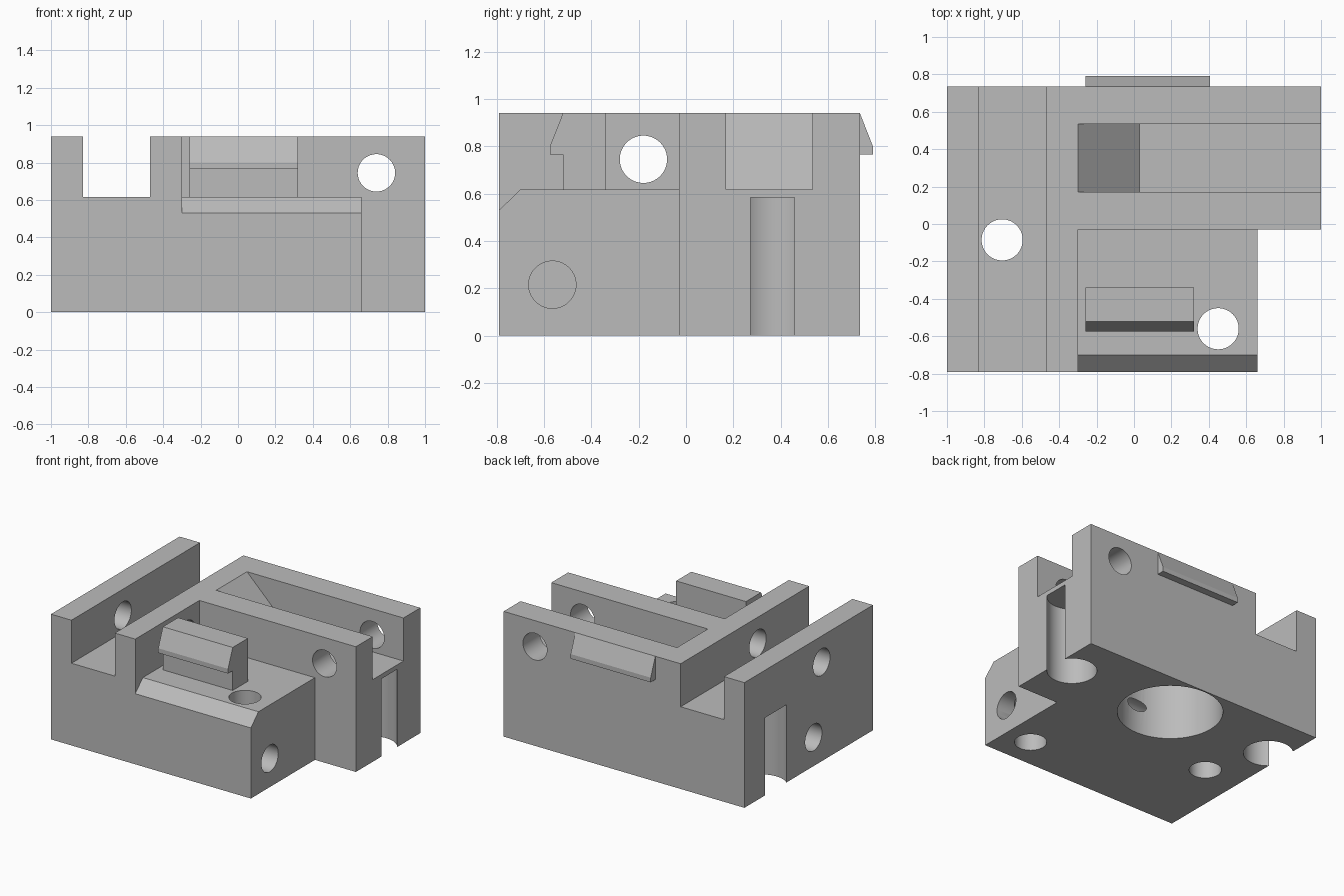
import bpy
import bmesh
import math
from mathutils import Vector

if "Cube" in bpy.data.objects:
    bpy.data.objects.remove(bpy.data.objects["Cube"], do_unlink=True)

grey = bpy.data.materials.new("light_grey")
grey.use_nodes = True
colour = (0.5, 0.5, 0.5, 1)
grey.diffuse_color = colour
grey.node_tree.nodes["Principled BSDF"].inputs["Base Color"].default_value = colour

# Main dimensions
FRONT, BACK, TOP = -0.79, 0.735, 0.94
DECK = 0.617          # height of the slot, pocket and front deck floors
STEP_Y = -0.03        # front face of the rear half
BORE_Y = 0.365
OUT = 1.3             # cutters reach past the body


def prism(name, axis, points, start, end):
    """Extrude a closed profile along x, y or z; points use the other two axes in order."""
    k = "xyz".index(axis)

    def place(p, t):
        c = list(p)
        c.insert(k, t)
        return Vector(c)

    bm = bmesh.new()
    face = bm.faces.new([bm.verts.new(place(p, start)) for p in points])
    ext = bmesh.ops.extrude_face_region(bm, geom=[face])
    moved = [v for v in ext["geom"] if isinstance(v, bmesh.types.BMVert)]
    bmesh.ops.translate(bm, verts=moved, vec=place((0, 0), end - start))
    bmesh.ops.recalc_face_normals(bm, faces=bm.faces)
    mesh = bpy.data.meshes.new(name)
    bm.to_mesh(mesh)
    bm.free()
    mesh.materials.append(grey)
    obj = bpy.data.objects.new(name, mesh)
    bpy.context.collection.objects.link(obj)
    return obj


def box(name, x0, x1, y0, y1, z0, z1):
    return prism(name, "z", [(x0, y0), (x1, y0), (x1, y1), (x0, y1)], z0, z1)


def hole(axis, u, v, r, start, end, n=64):
    ring = [(u + r * math.cos(math.tau * i / n), v + r * math.sin(math.tau * i / n))
            for i in range(n)]
    return prism("hole", axis, ring, start, end)


def cut(target, cutter):
    mod = target.modifiers.new("cut", "BOOLEAN")
    mod.operation, mod.solver, mod.object = "DIFFERENCE", "EXACT", cutter
    bpy.context.view_layer.objects.active = target
    bpy.ops.object.modifier_apply(modifier=mod.name)
    bpy.data.objects.remove(cutter, do_unlink=True)


# Main block with an L-shaped footprint
body = prism("body", "z", [(-1, FRONT), (0.66, FRONT), (0.66, STEP_Y),
                           (1, STEP_Y), (1, BACK), (-1, BACK)], 0, TOP)

# Long slot, front deck with chamfered edge, and ramped rear pocket
cut(body, box("slot", -0.83, -0.47, -OUT, OUT, DECK, OUT))
cut(body, prism("deck_cut", "x", [(STEP_Y, DECK), (-0.70, DECK), (FRONT, 0.53),
                                  (-OUT, 0.53), (-OUT, OUT), (STEP_Y, OUT)], -0.30, 0.9))
cut(body, prism("pocket", "y", [(-0.30, OUT), (-0.30, TOP), (0.03, DECK),
                                (OUT, DECK), (OUT, OUT)], 0.17, 0.535))

# Central bore and the two open side grooves, all from below
for x, r in ((-0.015, 0.36), (0.858, 0.17), (-0.888, 0.17)):
    cut(body, hole("z", x, BORE_Y, r, -0.2, 0.583))

# Vertical screw holes
for x, y in ((-0.705, -0.085), (0.45, -0.56)):
    cut(body, hole("z", x, y, 0.11, -0.2, OUT))

# Upper cross holes through the walls
cut(body, hole("x", -0.18, 0.745, 0.10, -OUT, 0))
cut(body, hole("y", 0.74, 0.745, 0.10, -OUT, OUT))

# Lower blind holes from each side
cut(body, hole("x", -0.085, 0.215, 0.10, -OUT, 0.15))
cut(body, hole("x", -0.565, 0.215, 0.10, -0.45, OUT))

# Latch hooks on the deck and on the back wall
front_hook = prism("front_hook", "x", [
    (-0.34, DECK), (-0.34, TOP), (-0.52, TOP), (-0.575, 0.80),
    (-0.575, 0.765), (-0.52, 0.765), (-0.52, DECK)], -0.26, 0.32)
back_hook = prism("back_hook", "x", [
    (BACK, TOP), (0.79, 0.80), (0.79, 0.765), (BACK, 0.765)], -0.26, 0.405)

# Smooth bores, crisp edges
for obj in (body, front_hook, back_hook):
    bpy.ops.object.select_all(action="DESELECT")
    obj.select_set(True)
    bpy.context.view_layer.objects.active = obj
    bpy.ops.object.shade_smooth_by_angle(angle=math.radians(20))
